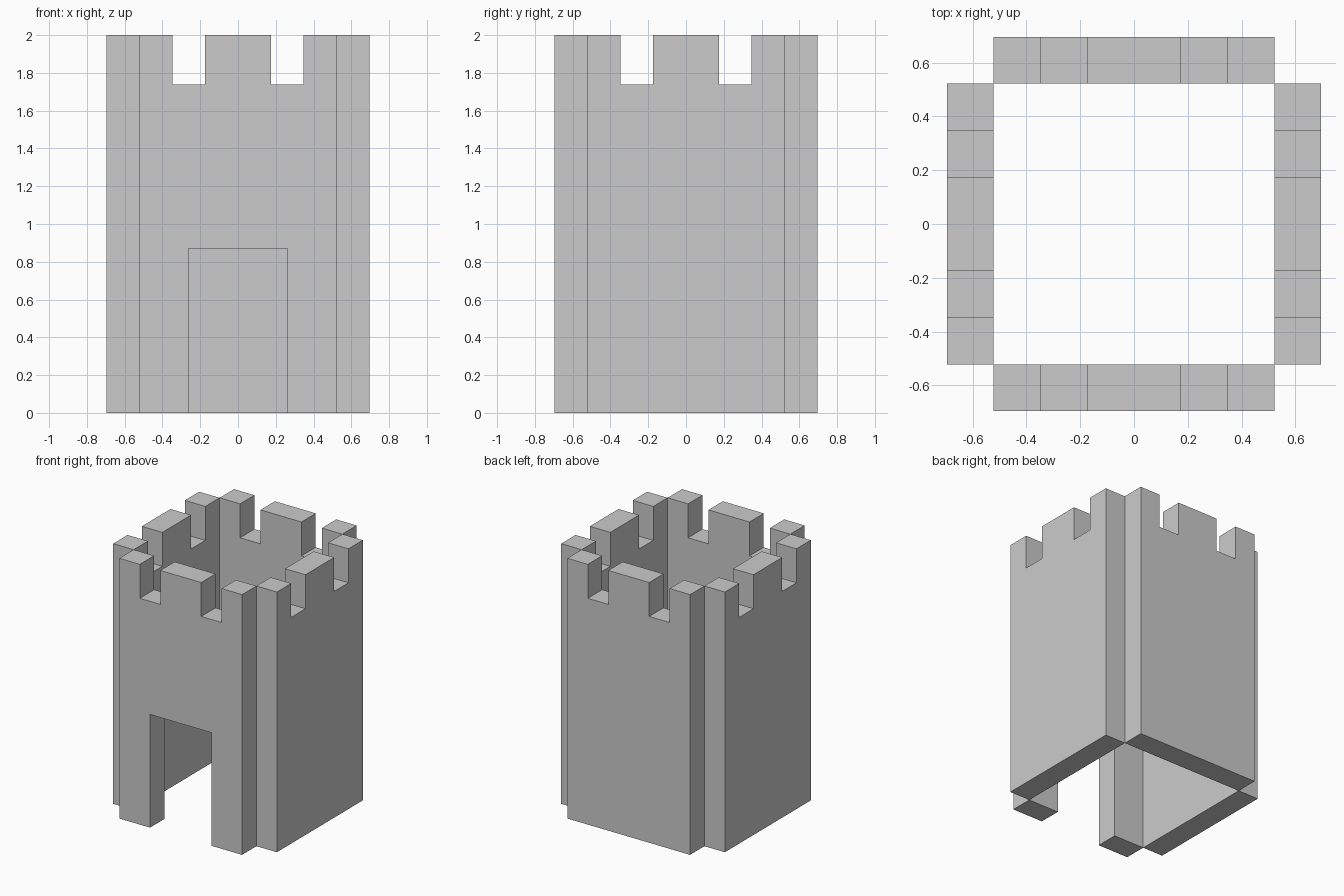
import bpy, bmesh
from math import pi
from mathutils import Matrix

if "Cube" in bpy.data.objects:
    bpy.data.objects.remove(bpy.data.objects["Cube"])

U = 2 / 11.5                      # building module
TOP, NOTCH, DOOR = 11.5, 10, 5    # heights in modules


def wall(name, turn, door=False):
    """Extrude a crenellated wall profile and turn it to its side."""
    profile = [(3, 0), (3, TOP), (2, TOP), (2, NOTCH), (1, NOTCH), (1, TOP),
               (-1, TOP), (-1, NOTCH), (-2, NOTCH), (-2, TOP), (-3, TOP), (-3, 0)]
    if door:
        profile += [(-1.5, 0), (-1.5, DOOR), (1.5, DOOR), (1.5, 0)]
    bm = bmesh.new()
    face = bm.faces.new([bm.verts.new((x * U, -4 * U, z * U)) for x, z in profile])
    ext = bmesh.ops.extrude_face_region(bm, geom=[face], use_keep_orig=True)
    moved = [g for g in ext["geom"] if isinstance(g, bmesh.types.BMVert)]
    bmesh.ops.translate(bm, verts=moved, vec=(0, U, 0))
    bmesh.ops.recalc_face_normals(bm, faces=bm.faces)
    bmesh.ops.transform(bm, matrix=Matrix.Rotation(turn * pi / 2, 4, 'Z'), verts=bm.verts)
    mesh = bpy.data.meshes.new(name)
    bm.to_mesh(mesh)
    bm.free()
    bpy.context.collection.objects.link(bpy.data.objects.new(name, mesh))


# Four battlement walls meeting edge to edge; the front one has the doorway
for i, side in enumerate(("front", "right", "back", "left")):
    wall(side + "_wall", i, door=(side == "front"))
